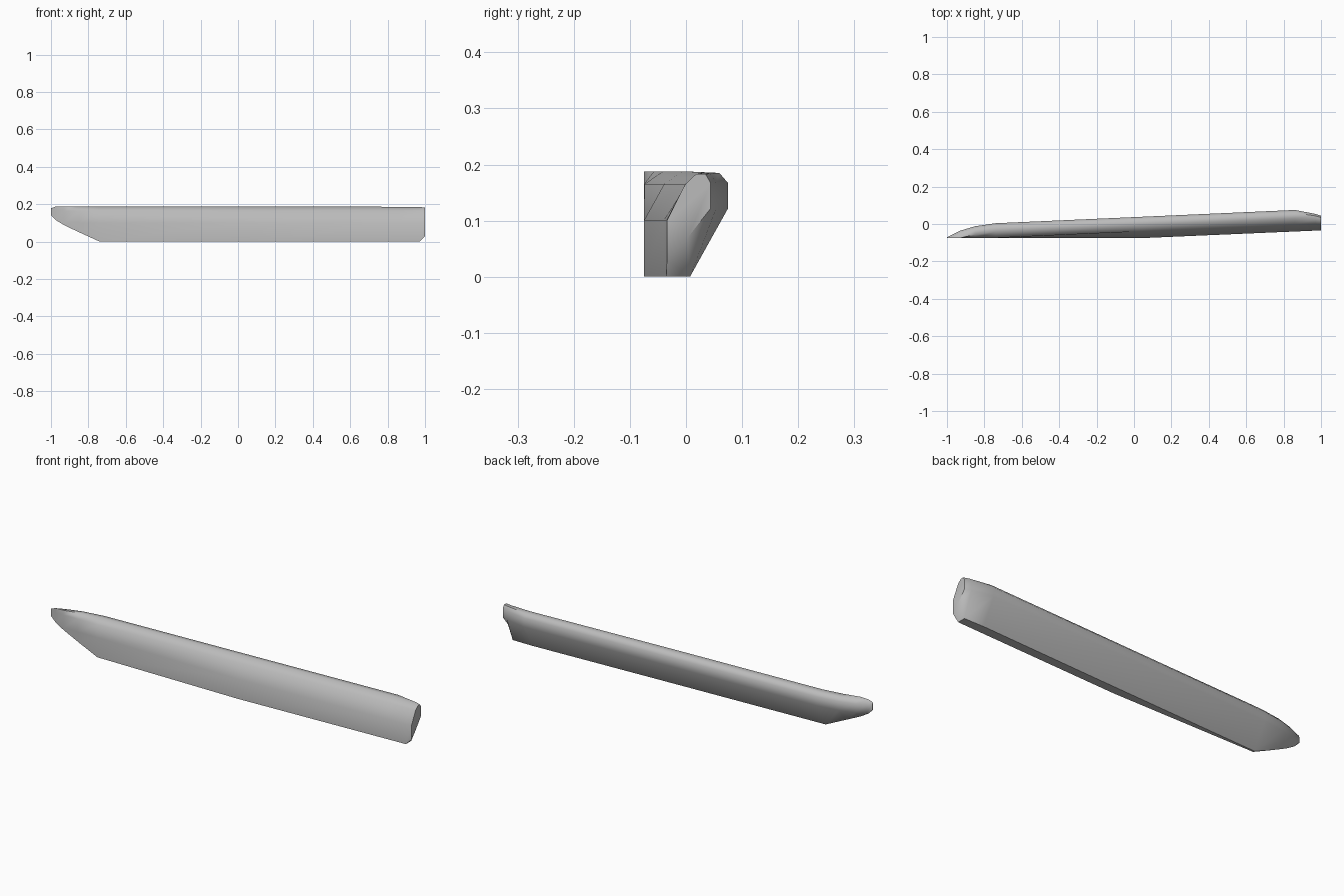
import bpy
import bmesh

cube = bpy.data.objects.get("Cube")
if cube:
    bpy.data.objects.remove(cube, do_unlink=True)

grey = bpy.data.materials.new("plain grey")
grey.use_nodes = True
colour = (0.5, 0.5, 0.5, 1)
grey.diffuse_color = colour
grey.node_tree.nodes["Principled BSDF"].inputs["Base Color"].default_value = colour

# Cross-section: distance forward of the back edge, and height
FRONT = 1.0   # large distance, so these points clamp onto the front wall
PROFILE = [(FRONT, 0), (FRONT, 0.1), (0.078, 0.165), (0.045, 0.188),
           (0.016, 0.185), (0, 0.167), (0, 0.122), (0.07, 0)]

# Stations along the bar: x, back edge y, width scale, bottom z, rear bottom z, top z
STATIONS = [(-1, -0.071, 1, 0.14, 0.14, 0.178),
            (-0.975, -0.058, 1, 0.115, 0.115, 0.187),
            (-0.93, -0.036, 1, 0.088, 0.088, 0.188),
            (-0.85, -0.012, 1, 0.05, 0.05, 0.188),
            (-0.74, 0.004, 1, 0, 0, 0.188),
            (0.05, 0.039, 1, 0, 0, 0.188),
            (0.86, 0.075, 0.97, 0, 0, 0.186),
            (0.97, 0.054, 0.67, 0, 0, 0.184),
            (1, 0.044, 0.58, 0.03, 0.07, 0.183)]


def front_wall(x):
    return -0.075 + 0.041 * max(0, (x - 0.05) / 0.95)


def section(x, back, width, low, rear_low, top):
    points = []
    for i, (offset, height) in enumerate(PROFILE):
        floor = rear_low if i == len(PROFILE) - 1 else low
        y = max(front_wall(x), back - offset * width)
        points.append((x, y, min(top, max(floor, height))))
    return points


# Loft the bar through its stations and cap both ends
bm = bmesh.new()
rings = [[bm.verts.new(p) for p in section(*s)] for s in STATIONS]
n = len(PROFILE)
for a, b in zip(rings, rings[1:]):
    for i in range(n):
        j = (i + 1) % n
        bm.faces.new((a[i], a[j], b[j], b[i]))
bm.faces.new(rings[0])
bm.faces.new(rings[-1])
bmesh.ops.remove_doubles(bm, verts=bm.verts, dist=0.0005)
bmesh.ops.recalc_face_normals(bm, faces=bm.faces)

mesh = bpy.data.meshes.new("tapered_bar")
bm.to_mesh(mesh)
bm.free()
mesh.materials.append(grey)
bar = bpy.data.objects.new("tapered_bar", mesh)
bpy.context.collection.objects.link(bar)

# Smooth the rounded top, keep the bottom and end edges crisp
bpy.ops.object.select_all(action='DESELECT')
bar.select_set(True)
bpy.context.view_layer.objects.active = bar
bpy.ops.object.shade_smooth_by_angle(angle=0.87)
